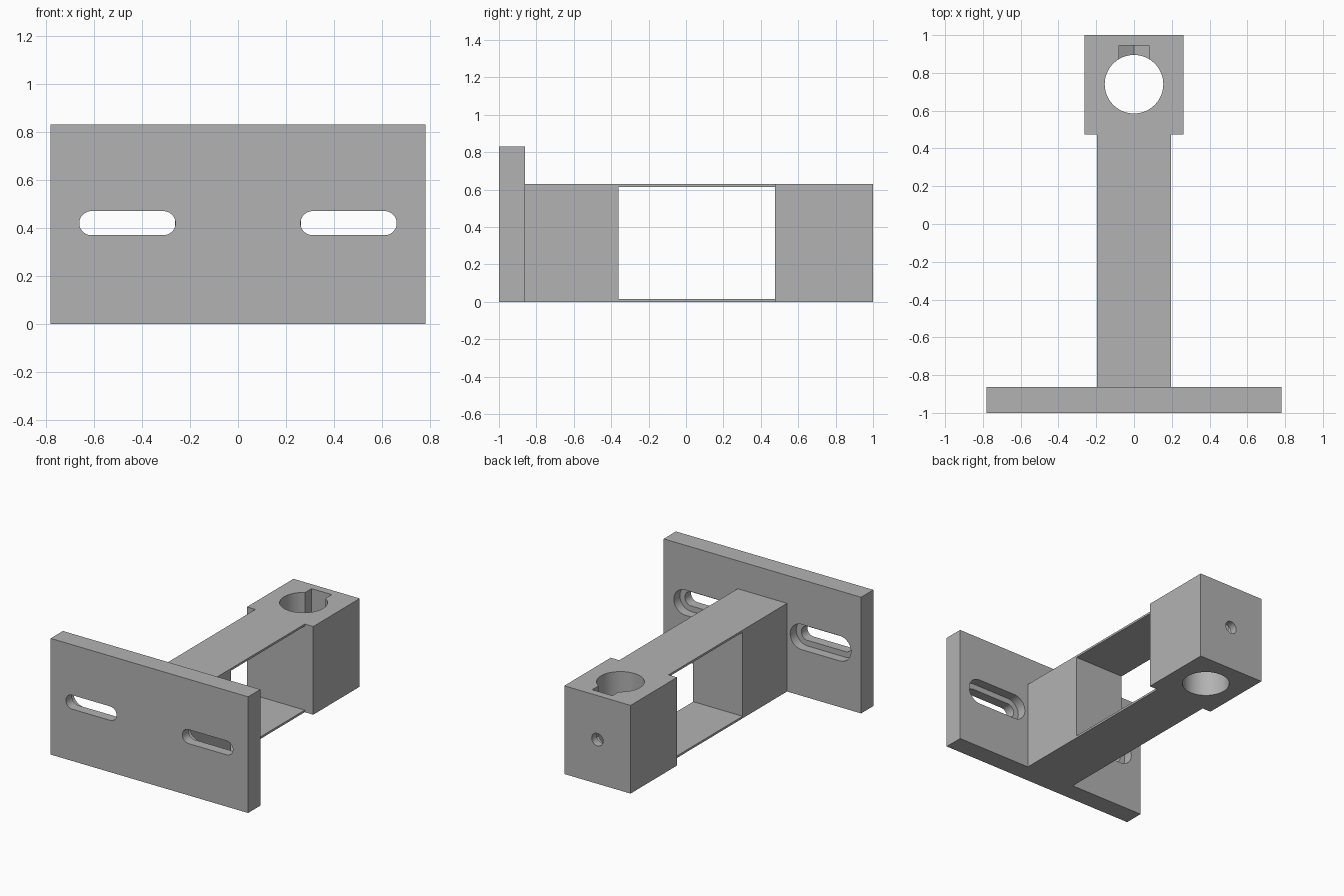
import bpy, bmesh, math

cube = bpy.data.objects.get("Cube")
if cube:
    bpy.data.objects.remove(cube, do_unlink=True)

grey = bpy.data.materials.new("plain grey")
grey.use_nodes = True
colour = (0.45, 0.45, 0.45, 1)
grey.diffuse_color = colour
grey.node_tree.nodes["Principled BSDF"].inputs["Base Color"].default_value = colour


def prism(name, points, axis, low, high):
    """Extrude an outline: (x, y) along z, or (x, z) along y."""
    bm = bmesh.new()
    place = (lambda a, b: (a, b, low)) if axis == "z" else (lambda a, b: (a, low, b))
    face = bm.faces.new([bm.verts.new(place(a, b)) for a, b in points])
    new = bmesh.ops.extrude_face_region(bm, geom=[face])["geom"]
    shift = (0, 0, high - low) if axis == "z" else (0, high - low, 0)
    bmesh.ops.translate(bm, vec=shift, verts=[v for v in new if isinstance(v, bmesh.types.BMVert)])
    bmesh.ops.recalc_face_normals(bm, faces=bm.faces)
    mesh = bpy.data.meshes.new(name)
    bm.to_mesh(mesh)
    bm.free()
    mesh.materials.append(grey)
    obj = bpy.data.objects.new(name, mesh)
    bpy.context.collection.objects.link(obj)
    return obj


def rect(x0, x1, y0, y1):
    return [(x0, y0), (x1, y0), (x1, y1), (x0, y1)]


def stadium(cx, cy, half, r, n=24):
    """Rounded slot outline; half = 0 gives a circle."""
    pts = []
    for side in (1, -1):
        for i in range(n + 1 if half else n):
            a = math.pi * (i / n - 0.5) + (0 if side > 0 else math.pi)
            pts.append((cx + side * half + r * math.cos(a), cy + r * math.sin(a)))
    return pts


def cut(target, *cutters):
    for c in cutters:
        c.hide_render = True
        c.hide_set(True)
        mod = target.modifiers.new(c.name, "BOOLEAN")
        mod.operation, mod.solver, mod.object = "DIFFERENCE", "EXACT", c


# Mounting plate with counterbored slots
plate = prism("mounting_plate", rect(-0.78, 0.78, 0, 0.83), "y", -1, -0.862)
for label, s in (("left", 1), ("right", -1)):
    cut(plate,
        prism(label + "_slot_cutter", stadium(s * 0.46, 0.42, 0.15, 0.05), "y", -1.1, -0.8),
        prism(label + "_recess_cutter", stadium(s * 0.46, 0.42, 0.15, 0.09), "y", -0.93, -0.8))

# Arm and clamp head share one stepped outline
half = [(0.195, -0.862), (0.195, 0.475), (0.262, 0.475), (0.262, 1)]
arm = prism("arm_and_head", half + [(-x, y) for x, y in reversed(half)], "z", 0, 0.63)

# Side window, rod hole, screw hole and nut pocket with a pointed floor
mid = 0.315
nut = 0.08
point = nut / math.cos(math.pi / 6)
pocket = [(-nut, 0.8), (-nut, mid - point / 2), (0, mid - point), (nut, mid - point / 2), (nut, 0.8)]
cut(arm,
    prism("window_cutter", rect(-0.5, 0.5, -0.36, 0.475), "z", 0.015, 0.615),
    prism("rod_hole_cutter", stadium(0, 0.74, 0, 0.155, 32), "z", -0.1, 0.8),
    prism("nut_pocket_cutter", pocket, "y", 0.78, 0.945),
    prism("screw_hole_cutter", stadium(0, mid, 0, 0.045, 16), "y", 0.74, 1.1))

for obj in (plate, arm):
    bpy.ops.object.select_all(action="DESELECT")
    obj.select_set(True)
    bpy.context.view_layer.objects.active = obj
    for mod in list(obj.modifiers):
        bpy.ops.object.modifier_apply(modifier=mod.name)
    bpy.ops.object.shade_smooth_by_angle(angle=math.radians(30))
for obj in [o for o in bpy.data.objects if o.name.endswith("_cutter")]:
    bpy.data.objects.remove(obj, do_unlink=True)
